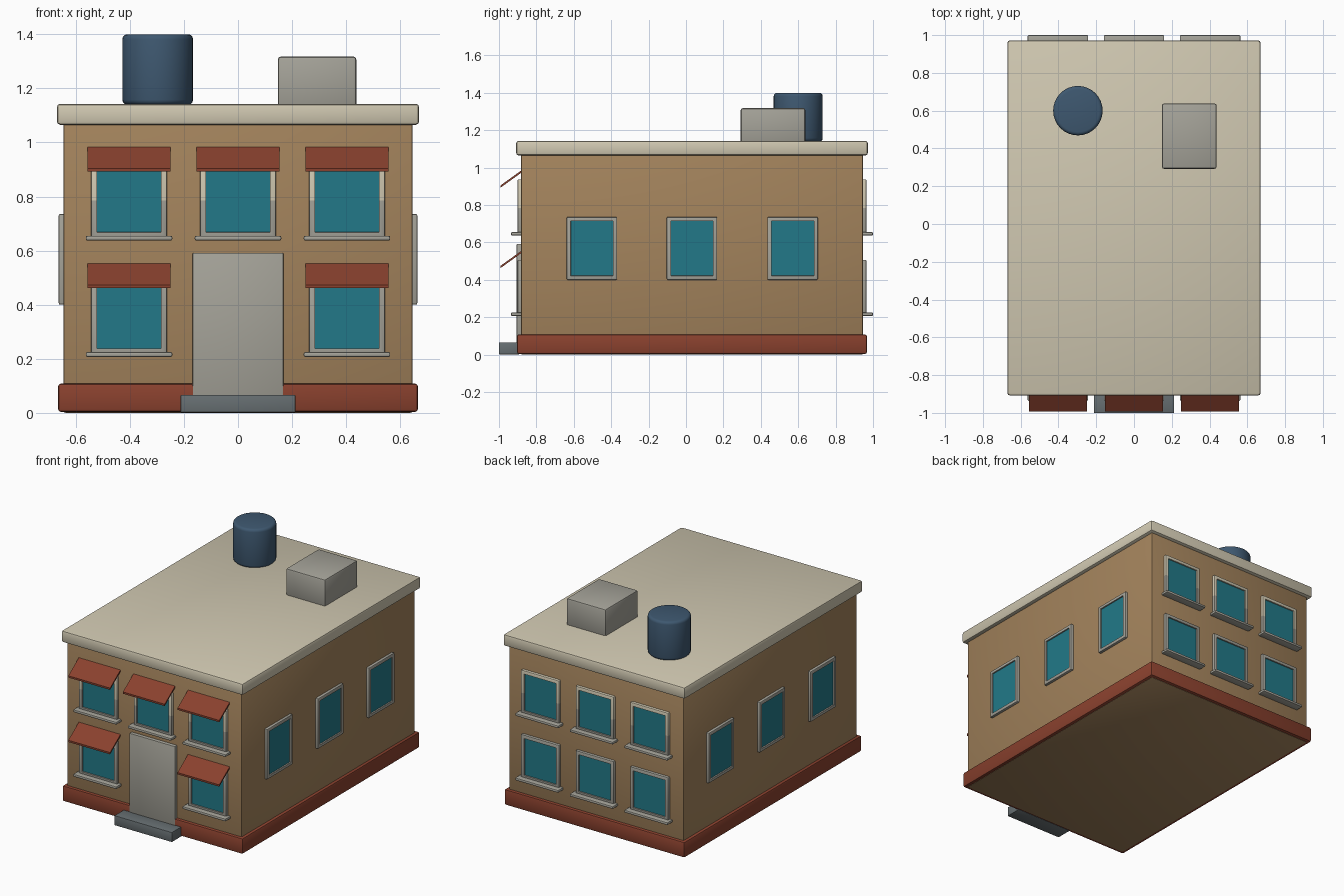
import bpy, bmesh, math
from mathutils import Matrix

if "Cube" in bpy.data.objects:
    bpy.data.objects.remove(bpy.data.objects["Cube"])


def srgb(r, g, b):
    f = lambda c: c / 12.92 if c <= 0.04045 else ((c + 0.055) / 1.055) ** 2.4
    return (f(r / 255), f(g / 255), f(b / 255), 1)


def material(name, *rgb):
    m = bpy.data.materials.new(name)
    m.diffuse_color = srgb(*rgb)
    m.use_nodes = True
    m.node_tree.nodes["Principled BSDF"].inputs["Base Color"].default_value = m.diffuse_color
    return m


WALL = material("tan wall", 163, 131, 92)
RED = material("brick red", 138, 65, 46)
CREAM = material("cream", 208, 200, 177)
GREY = material("warm grey", 165, 163, 153)
SLATE = material("slate grey", 103, 111, 114)
GLASS = material("teal glass", 34, 121, 136)
BLUE = material("tank blue", 62, 88, 112)


def finish(name, bm, mats, smooth=True):
    mesh = bpy.data.meshes.new(name)
    bm.normal_update()
    bm.to_mesh(mesh)
    bm.free()
    for m in mats:
        mesh.materials.append(m)
    if smooth:
        mesh.shade_smooth()
        mesh.set_sharp_from_angle(angle=math.radians(35))
    ob = bpy.data.objects.new(name, mesh)
    bpy.context.collection.objects.link(ob)
    return ob


def box_bm(lo, hi, bevel=0.0):
    size = [b - a for a, b in zip(lo, hi)]
    mid = [(a + b) / 2 for a, b in zip(lo, hi)]
    bm = bmesh.new()
    bmesh.ops.create_cube(bm, size=1, matrix=Matrix.Translation(mid) @ Matrix.Diagonal((*size, 1)))
    if bevel:
        bmesh.ops.bevel(bm, geom=bm.edges[:], offset=bevel, segments=2, profile=0.5, affect='EDGES')
    bm.normal_update()
    return bm


def box(name, lo, hi, mat, bevel=0.0):
    return finish(name, box_bm(lo, hi, bevel), [mat])


def window(name, w, z0, z1, border, place):
    """Bevelled frame with an inset pane, facing -y, then placed by a matrix."""
    bv = 0.006
    bm = box_bm((-w / 2, -0.018, z0), (w / 2, 0.02, z1), bv)
    pane = min(bm.faces, key=lambda f: f.normal.y * f.calc_area())
    bmesh.ops.inset_region(bm, faces=[pane], thickness=border - bv)
    bmesh.ops.inset_region(bm, faces=[pane], thickness=0.0005, depth=-0.009)
    pane.material_index = 1
    # upper-storey frames are cream above mid height
    if z1 > 0.9:
        bmesh.ops.bisect_plane(bm, geom=bm.verts[:] + bm.edges[:] + bm.faces[:],
                               plane_co=(0, 0, 0.785), plane_no=(0, 0, 1))
        for f in bm.faces:
            if f.material_index == 0 and f.calc_center_median().z > 0.785:
                f.material_index = 2
    bmesh.ops.transform(bm, matrix=place, verts=bm.verts)
    return finish(name, bm, [GREY, GLASS, CREAM])


# main masses
box("walls", (-0.645, -0.883, 0.0), (0.645, 0.947, 1.10), WALL, 0.008)
box("plinth", (-0.665, -0.903, 0.004), (0.665, 0.967, 0.108), RED, 0.01)
box("cornice_roof", (-0.67, -0.908, 1.065), (0.67, 0.972, 1.143), CREAM, 0.013)

# entrance
box("door", (-0.168, -0.906, 0.05), (0.168, -0.87, 0.592), GREY, 0.005)
box("door_step", (-0.212, -1.0, 0.002), (0.212, -0.89, 0.066), SLATE, 0.002)

# rooftop equipment
box("roof_unit", (0.147, 0.292, 1.13), (0.438, 0.638, 1.318), GREY, 0.012)
bm = bmesh.new()
bmesh.ops.create_cone(bm, cap_ends=True, segments=32, radius1=0.131, radius2=0.131, depth=0.26,
                      matrix=Matrix.Translation((-0.297, 0.6, 1.27)))
rim = [e for e in bm.edges if abs(e.verts[0].co.z - e.verts[1].co.z) < 1e-4]
bmesh.ops.bevel(bm, geom=rim, offset=0.018, segments=3, profile=0.5, affect='EDGES')
finish("water_tank", bm, [BLUE])

# front and back windows with sills, awnings on the front only
for side, y, turn in (("front", -0.883, 0), ("back", 0.947, math.pi)):
    for storey, z in (("lower", 0.215), ("upper", 0.645)):
        for col, x in enumerate((-0.403, 0, 0.403)):
            if side == "front" and storey == "lower" and x == 0:
                continue  # the door is here
            tag = f"{side}_{storey}_{col + 1}"
            place = Matrix.Translation((x, y, 0)) @ Matrix.Rotation(turn, 4, 'Z')
            window("window_" + tag, 0.282, z, z + 0.292, 0.03, place)
            sill = box_bm((-0.16, -0.053, z - 0.008), (0.16, 0.01, z + 0.01), 0.006)
            bmesh.ops.transform(sill, matrix=place, verts=sill.verts)
            finish("sill_" + tag, sill, [GREY])
            if side == "front":
                # sloping thin awning
                top = z + 0.338
                aw = box_bm((-0.154, -0.11, top - 0.012), (0.154, 0.0, top))
                for v in aw.verts:
                    v.co.z += v.co.y * 0.72
                bmesh.ops.transform(aw, matrix=place, verts=aw.verts)
                finish("awning_" + tag, aw, [RED], smooth=False)

# side windows
for side, x, turn in (("right", 0.645, math.pi / 2), ("left", -0.645, -math.pi / 2)):
    for col, y in enumerate((-0.503, 0.032, 0.57)):
        place = Matrix.Translation((x, y, 0)) @ Matrix.Rotation(turn, 4, 'Z')
        window(f"window_{side}_{col + 1}", 0.27, 0.40, 0.736, 0.028, place)
